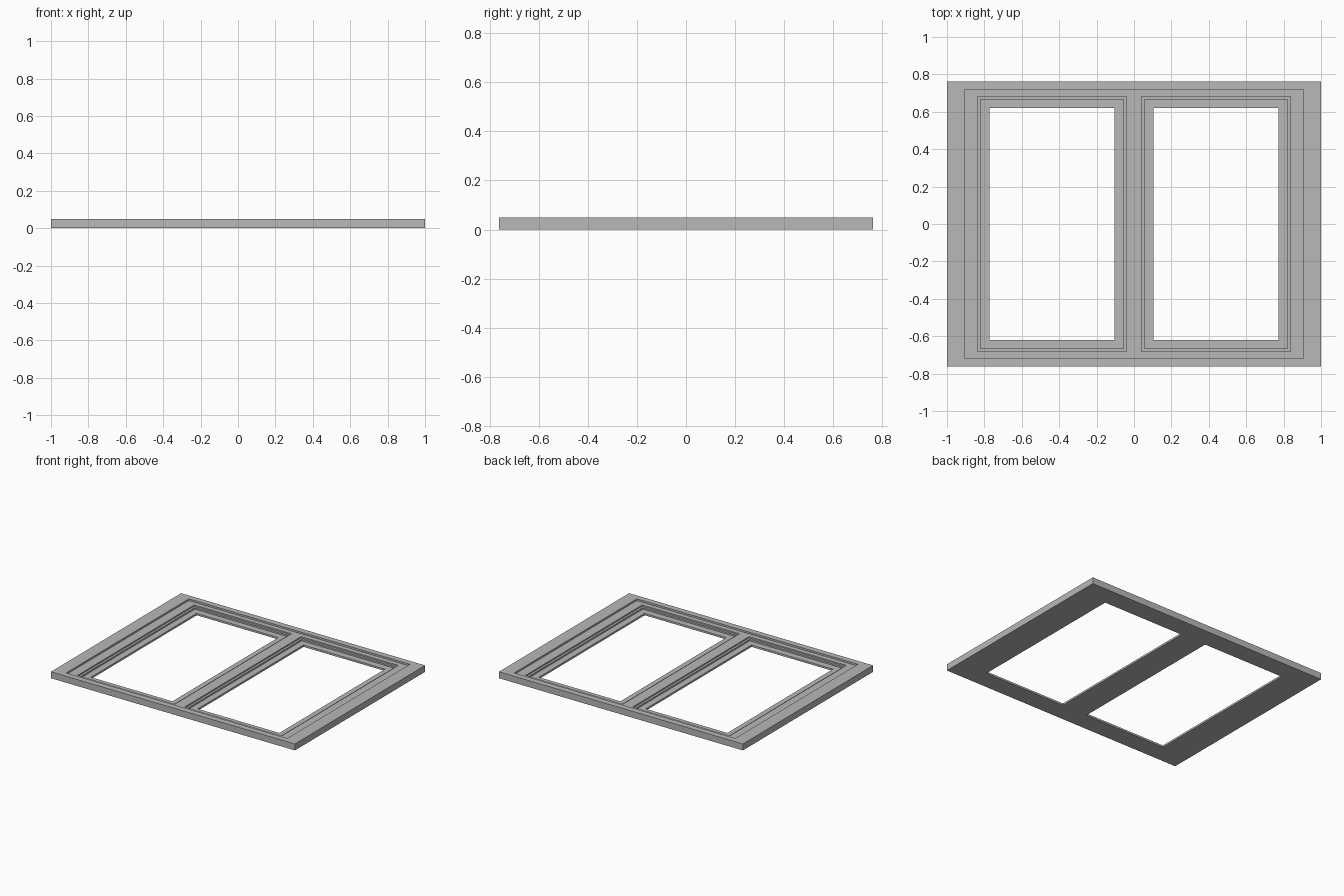
import bpy

cube = bpy.data.objects.get("Cube")
if cube:
    bpy.data.objects.remove(cube, do_unlink=True)

grey = bpy.data.materials.new("plain grey")
grey.use_nodes = True
colour = (0.48, 0.48, 0.48, 1)
grey.diffuse_color = colour
grey.node_tree.nodes["Principled BSDF"].inputs["Base Color"].default_value = colour

TOP = 0.048


def box(name, x0, x1, half_y, z0, z1):
    """Box spanning x0..x1 and z0..z1, centred on y = 0."""
    bpy.ops.mesh.primitive_cube_add(size=1, location=((x0 + x1) / 2, 0, (z0 + z1) / 2))
    ob = bpy.context.object
    ob.name = name
    ob.scale = (x1 - x0, 2 * half_y, z1 - z0)
    bpy.ops.object.transform_apply(location=True, rotation=False, scale=True)
    ob.data.materials.append(grey)
    return ob


def cut(target, name, x0, x1, half_y, floor):
    """Cut a rectangular pocket down to the floor height."""
    cutter = box(name, x0, x1, half_y, floor, TOP + 0.1)
    cutter.hide_render = True
    mod = target.modifiers.new(name, "BOOLEAN")
    mod.operation = "DIFFERENCE"
    mod.solver = "EXACT"
    mod.object = cutter
    bpy.context.view_layer.objects.active = target
    bpy.ops.object.modifier_apply(modifier=mod.name)
    bpy.data.objects.remove(cutter, do_unlink=True)


# Outer frame plate with one wide shallow recess
frame = box("double_window_frame", -1, 1, 0.762, 0, TOP)
cut(frame, "wide_recess", -0.906, 0.906, 0.718, 0.035)

# Stepped rebates and through openings on both sides of the mullion:
# inner x, outer x, half depth in y, floor height
steps = [
    (0.040, 0.837, 0.682, 0.025),
    (0.056, 0.821, 0.666, 0.014),
    (0.104, 0.772, 0.619, -0.1),
]
for side in (-1, 1):
    for inner, outer, half_y, floor in steps:
        x0, x1 = sorted((side * inner, side * outer))
        cut(frame, "pane_rebate", x0, x1, half_y, floor)
